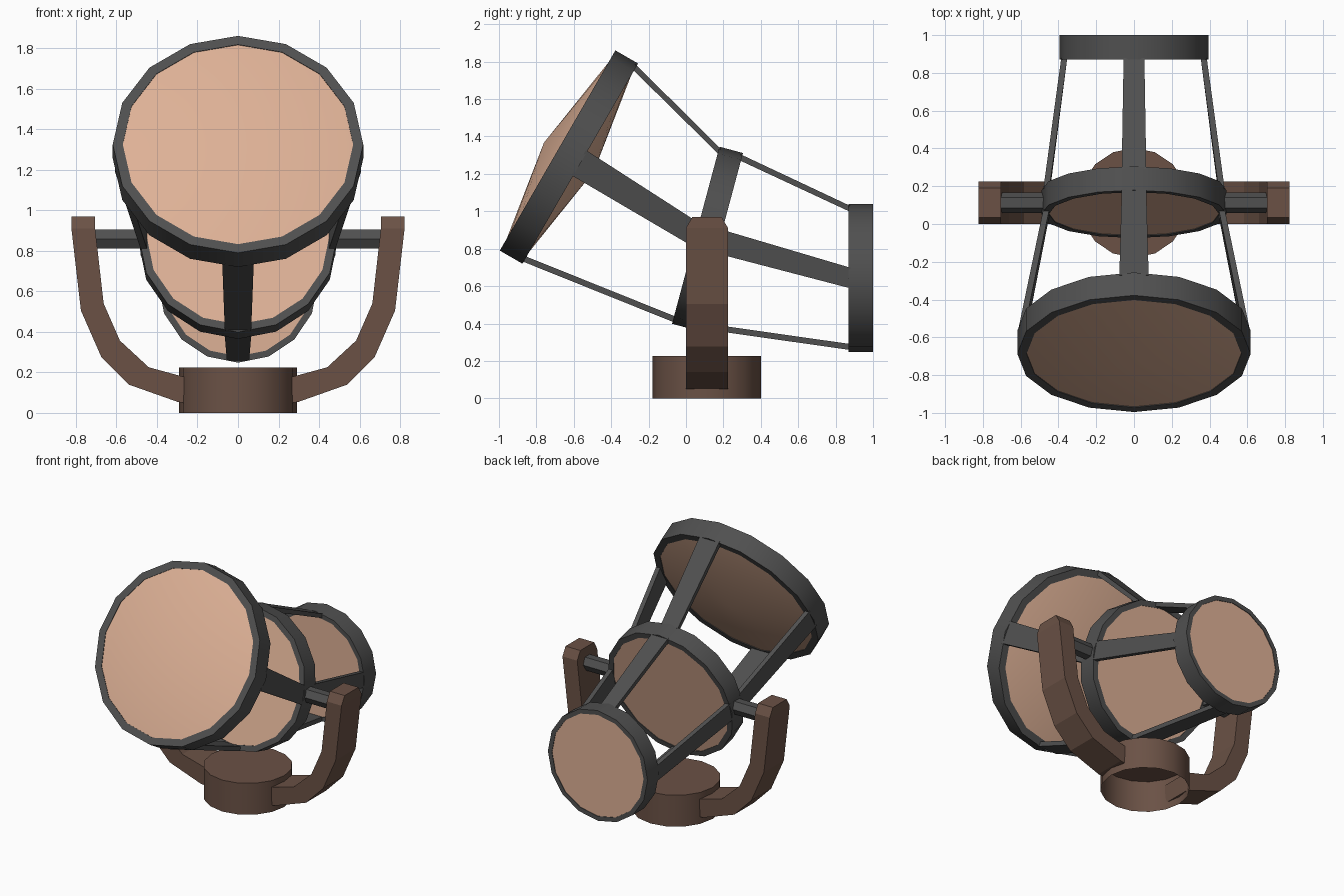
import bpy, bmesh, math
from mathutils import Vector

if "Cube" in bpy.data.objects:
    bpy.data.objects.remove(bpy.data.objects["Cube"])


def material(name, rgb):
    m = bpy.data.materials.new(name)
    m.diffuse_color = (*rgb, 1)
    m.use_nodes = True
    m.node_tree.nodes["Principled BSDF"].inputs["Base Color"].default_value = m.diffuse_color
    return m


GREY = material("dark_grey_metal", (0.08, 0.08, 0.08))
BROWN = material("brown_metal", (0.145, 0.083, 0.06))
TAN = material("tan_lens", (0.73, 0.44, 0.305))
SIDES = 16


def finish(name, bm, mat, smooth=True):
    bmesh.ops.recalc_face_normals(bm, faces=bm.faces)
    me = bpy.data.meshes.new(name)
    bm.to_mesh(me)
    bm.free()
    me.materials.append(mat)
    ob = bpy.data.objects.new(name, me)
    bpy.context.collection.objects.link(ob)
    if smooth:
        bpy.ops.object.select_all(action='DESELECT')
        bpy.context.view_layer.objects.active = ob
        ob.select_set(True)
        bpy.ops.object.shade_smooth_by_angle(angle=math.radians(30))
    return ob


def loft(bm, rows, closed=False):
    """Bridge equal-length closed loops of points."""
    vs = [[bm.verts.new(p) for p in row] for row in rows]
    pairs = list(zip(vs, vs[1:])) + ([(vs[-1], vs[0])] if closed else [])
    for a, b in pairs:
        for i in range(len(a)):
            j = (i + 1) % len(a)
            bm.faces.new((a[i], a[j], b[j], b[i]))
    return vs


class Hoop:
    """A tilted ring frame: centre, tilt, radius, length along its axis."""

    def __init__(self, name, y, z, tilt, r, length, strut_w):
        t = math.radians(tilt)
        self.name, self.r, self.h, self.w = name, r, length / 2, strut_w
        self.c = Vector((0, y, z))
        self.d = Vector((0, math.cos(t), -math.sin(t)))
        self.u = Vector((0, math.sin(t), math.cos(t)))

    def at(self, ang, r, s):
        radial = self.u * math.cos(ang) + Vector((1, 0, 0)) * math.sin(ang)
        return self.c + radial * r + self.d * s

    def circle(self, r, s):
        return [self.at(2 * math.pi * i / SIDES, r, s) for i in range(SIDES)]

    def build(self, bulge):
        # metal band
        bm = bmesh.new()
        inner = self.r * 0.92
        loft(bm, [self.circle(self.r, -self.h), self.circle(self.r, self.h),
                  self.circle(inner, self.h), self.circle(inner, -self.h)], True)
        finish(self.name + "_ring", bm, GREY)
        # lens filling the band, optionally coned at both sides
        bm = bmesh.new()
        s = self.h - 0.004
        ends = loft(bm, [self.circle(inner, -s), self.circle(inner, s)])
        for loop, tip in zip(ends, (-s - bulge, s + bulge)):
            if bulge:
                apex = bm.verts.new(self.c + self.d * tip)
                for i in range(SIDES):
                    bm.faces.new((loop[i], loop[(i + 1) % SIDES], apex))
            else:
                bm.faces.new(loop)
        finish(self.name + "_lens", bm, TAN)

    def section(self, ang, s):
        """Rectangular strut section at an angle around the hoop."""
        side = (self.u * -math.sin(ang) + Vector((1, 0, 0)) * math.cos(ang)) * self.w / 2
        o, i = self.at(ang, self.r - 0.010, s), self.at(ang, self.r - 0.042, s)
        return [o - side, o + side, i + side, i - side]


# lamp head: three hoops with lenses
front = Hoop("front", -0.626, 1.29, 30, 0.618, 0.14, 0.155)
middle = Hoop("middle", 0.115, 0.855, 15, 0.49, 0.13, 0.13)
rear = Hoop("rear", 0.935, 0.643, 0, 0.395, 0.13, 0.11)
front.build(0.088)
middle.build(0)
rear.build(0)

# four struts between neighbouring hoops
for a, b in ((front, middle), (middle, rear)):
    for k in range(4):
        ang = k * math.pi / 2
        bm = bmesh.new()
        ends = loft(bm, [a.section(ang, a.h - 0.01), b.section(ang, -b.h + 0.01)])
        for e in ends:
            bm.faces.new(e)
        finish(f"{a.name}_strut_{k + 1}", bm, GREY, False)

# round base, open underneath
CY = 0.112
bm = bmesh.new()
rows = [[Vector((0.29 * math.sin(2 * math.pi * i / SIDES),
                 CY + 0.29 * math.cos(2 * math.pi * i / SIDES), z))
         for i in range(SIDES)] for z in (0, 0.225)]
bm.faces.new(loft(bm, rows)[1])
finish("base", bm, BROWN)

# yoke arms (outer x, z, inner x, z, half depth) and hexagonal pivots
ARM = [(0.27, 0.05, 0.262, 0.178, 0.113), (0.30, 0.055, 0.275, 0.18, 0.113),
       (0.54, 0.14, 0.44, 0.225, 0.113), (0.675, 0.277, 0.583, 0.357, 0.113),
       (0.775, 0.505, 0.663, 0.54, 0.113), (0.822, 0.91, 0.705, 0.91, 0.113),
       (0.822, 0.97, 0.705, 0.97, 0.078)]
for side, sx in (("left", -1), ("right", 1)):
    bm = bmesh.new()
    ends = loft(bm, [[(sx * xo, CY - w, zo), (sx * xo, CY + w, zo),
                      (sx * xi, CY + w, zi), (sx * xi, CY - w, zi)]
                     for xo, zo, xi, zi, w in ARM])
    bm.faces.new(ends[0])
    bm.faces.new(ends[-1])
    finish(side + "_yoke_arm", bm, BROWN, False)

    bm = bmesh.new()
    loft(bm, [[(sx * x, CY + 0.054 * math.cos(i * math.pi / 3),
                0.857 + 0.054 * math.sin(i * math.pi / 3)) for i in range(6)]
              for x in (0.46, 0.72)])
    finish(side + "_pivot", bm, GREY, False)
